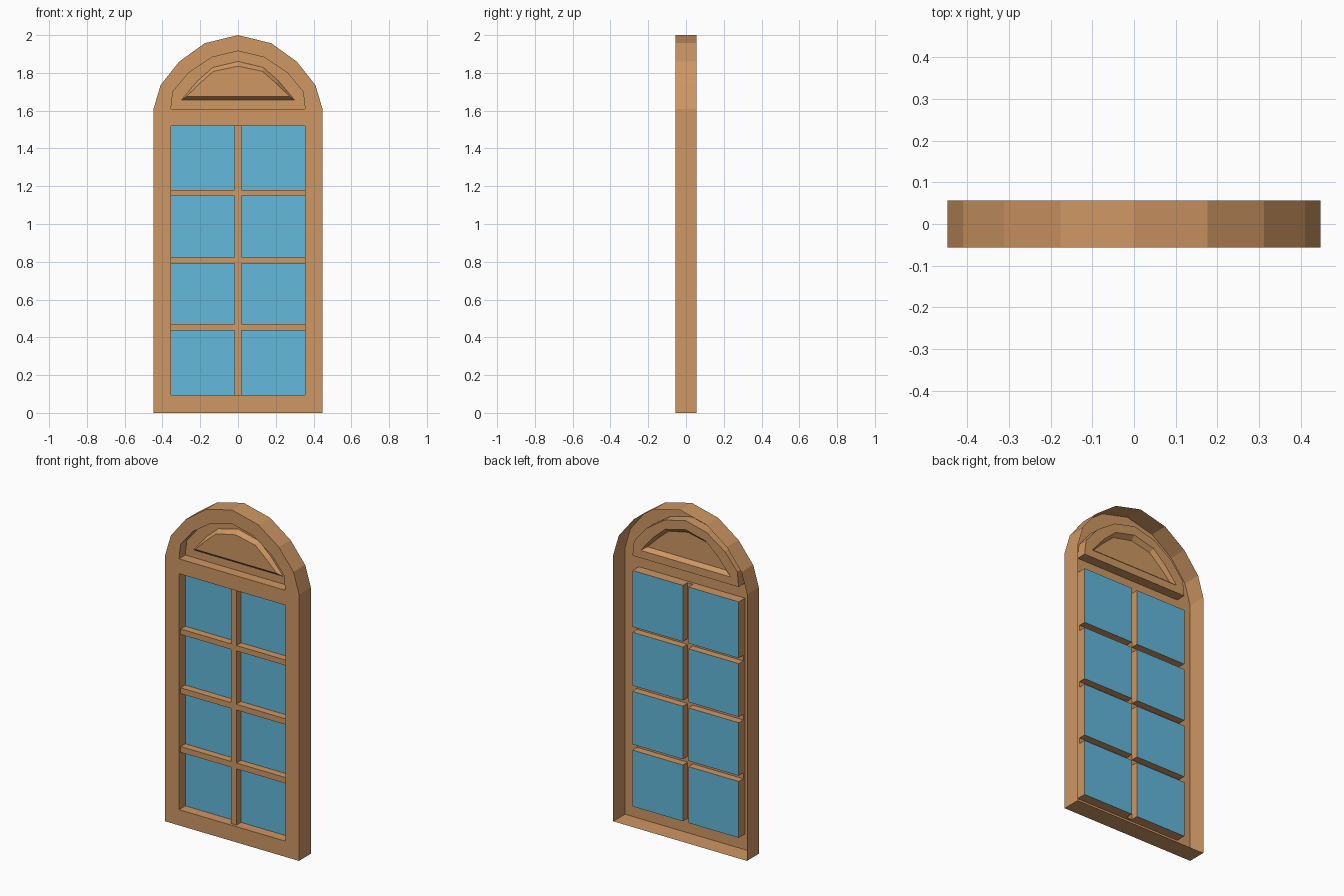
import bpy
import bmesh
from mathutils import Vector

cube = bpy.data.objects.get("Cube")
if cube:
    bpy.data.objects.remove(cube)

# Depth planes: the model is a pressed shell, open at the back
FRONT, BAR, PANE, BACK = -0.056, -0.04, 0.004, 0.056
RAISED = -0.02


def material(name, color):
    mat = bpy.data.materials.new(name)
    mat.use_nodes = True
    mat.diffuse_color = color
    mat.node_tree.nodes["Principled BSDF"].inputs["Base Color"].default_value = color
    return mat


wood = material("warm wood", (0.62, 0.31, 0.125, 1))
blue = material("blue glass", (0.125, 0.48, 0.71, 1))


def rect(x0, x1, z0, z1):
    return [(x0, z0), (x1, z0), (x1, z1), (x0, z1)]


def mirrored(half, top):
    """Closed outline, counter-clockwise from the front, from its +x half."""
    return half + [(0, top)] + [(-x, z) for x, z in reversed(half)]


def loop(bm, points, y):
    return [bm.verts.new((x, y, z)) for x, z in points]


def wall(bm, front_pts, y0, back_pts, y1, inward=False):
    """Strip of quads joining two outlines at different depths."""
    a, b = loop(bm, front_pts, y0), loop(bm, back_pts, y1)
    for i in range(len(a)):
        j = (i + 1) % len(a)
        quad = [a[i], b[i], b[j], a[j]]
        bm.faces.new(quad[::-1] if inward else quad)


def plate(bm, outline, y):
    bm.faces.new(loop(bm, outline, y))


def pierced_plate(bm, outlines, y):
    """Flat plate whose first outline is the edge and the others are holes."""
    edges = []
    for pts in outlines:
        vs = loop(bm, pts, y)
        edges += [bm.edges.new((vs[i - 1], vs[i])) for i in range(len(vs))]
    made = bmesh.ops.triangle_fill(bm, edges=edges, use_beauty=True,
                                   normal=Vector((0, -1, 0)))
    for f in made["geom"]:
        if isinstance(f, bmesh.types.BMFace):
            f.normal_update()
            if f.normal.y > 0:
                f.normal_flip()


def finish(bm, name, mat):
    bmesh.ops.remove_doubles(bm, verts=bm.verts, dist=0.0001)
    mesh = bpy.data.meshes.new(name)
    bm.to_mesh(mesh)
    bm.free()
    mesh.materials.append(mat)
    bpy.context.collection.objects.link(bpy.data.objects.new(name, mesh))


# Outlines
outer = mirrored([(0.447, 0), (0.447, 1.61), (0.41, 1.735), (0.312, 1.859),
                  (0.176, 1.957)], 2.0)
arch = mirrored([(0.355, 1.61), (0.345, 1.70), (0.262, 1.80), (0.14, 1.882)], 1.916)
panel_base = mirrored([(0.30, 1.656), (0.215, 1.757), (0.135, 1.828)], 1.861)
panel_top = mirrored([(0.272, 1.676), (0.202, 1.745), (0.13, 1.808)], 1.836)
opening = rect(-0.355, 0.355, 0.095, 1.52)
rows = [(0.095, 0.435), (0.47, 0.79), (0.825, 1.147), (1.18, 1.52)]
columns = [(-0.355, -0.018), (0.018, 0.355)]

# Frame: front plate, outer sides and the reveals of both openings
bm = bmesh.new()
pierced_plate(bm, [outer, opening, arch], FRONT)
wall(bm, outer, FRONT, outer, BACK)
wall(bm, opening, FRONT, opening, BAR, inward=True)
wall(bm, arch, FRONT, arch, PANE, inward=True)
finish(bm, "frame", wood)

# Arch panel with a raised, bevelled field
bm = bmesh.new()
pierced_plate(bm, [arch, panel_base], PANE)
wall(bm, panel_top, RAISED, panel_base, PANE)
plate(bm, panel_top, RAISED)
finish(bm, "arch_panel", wood)

# Glazing bars: front strips and the sides around every pane
bm = bmesh.new()
plate(bm, rect(-0.018, 0.018, 0.095, 1.52), BAR)
for lower, upper in zip(rows, rows[1:]):
    for x0, x1 in columns:
        plate(bm, rect(x0, x1, lower[1], upper[0]), BAR)
for z0, z1 in rows:
    for x0, x1 in columns:
        pane = rect(x0, x1, z0, z1)
        wall(bm, pane, BAR, pane, PANE, inward=True)
finish(bm, "glazing_bars", wood)

# Glass panes
bm = bmesh.new()
for z0, z1 in rows:
    for x0, x1 in columns:
        plate(bm, rect(x0, x1, z0, z1), PANE)
finish(bm, "glass_panes", blue)
